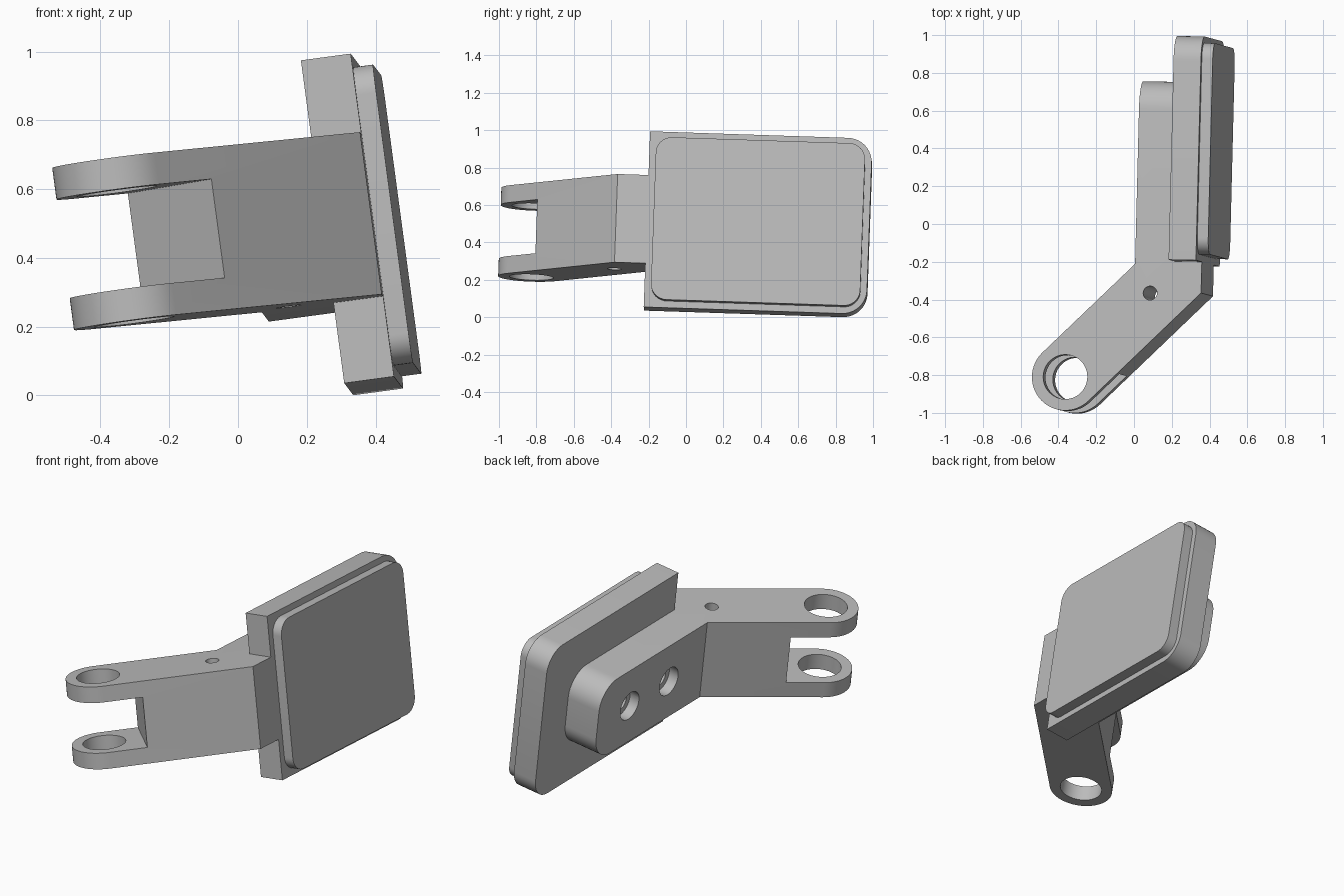
import bpy, bmesh, math
from mathutils import Matrix, Vector

cube = bpy.data.objects.get("Cube")
if cube:
    bpy.data.objects.remove(cube, do_unlink=True)

# Tilted frame: u = plate normal, v = plate length, w = plate height
V = Vector((0.025, 0.999, -0.033)).normalized()
W = Vector((-0.133, 0.028, 0.99))
W = (W - V * W.dot(V)).normalized()
U = V.cross(W)
FRAME = Matrix((U, V, W)).transposed().to_4x4()
FRAME.translation = (0.246, -0.206, 0.505)

grey = bpy.data.materials.new("grey_metal")
grey.use_nodes = True
colour = (0.5, 0.5, 0.5, 1)
grey.diffuse_color = colour
grey.node_tree.nodes["Principled BSDF"].inputs["Base Color"].default_value = colour


def arc(centre, radius, start, end, steps):
    """Points along a circular arc, angles in degrees."""
    out = []
    for i in range(steps + 1):
        a = math.radians(start + (end - start) * i / steps)
        out.append((centre[0] + radius * math.cos(a), centre[1] + radius * math.sin(a)))
    return out


def circle(centre, radius, steps=48):
    return arc(centre, radius, 0, 360, steps)[:-1]


def rounded_rect(a0, a1, b0, b1, near, far):
    """Rectangle with separate radii on the near and far ends."""
    corners = ((a1, b1, -1, -1, far, 0), (a0, b1, 1, -1, near, 90),
               (a0, b0, 1, 1, near, 180), (a1, b0, -1, 1, far, 270))
    pts = []
    for a, b, sa, sb, r, start in corners:
        if r:
            pts += arc((a + sa * r, b + sb * r), r, start, start + 90, 10)
        else:
            pts.append((a, b))
    return pts


def prism(name, pts, low, high, axis, round_end=0):
    """Extrude an outline along w (outline in u, v) or along u (outline in v, w)."""
    bm = bmesh.new()
    place = (lambda p, t: (p[0], p[1], t)) if axis == "w" else (lambda p, t: (t, p[0], p[1]))
    face = bm.faces.new([bm.verts.new(place(p, low)) for p in pts])
    grown = bmesh.ops.extrude_face_region(bm, geom=[face])["geom"]
    shift = Vector(place((0, 0), high - low))
    bmesh.ops.translate(bm, vec=shift, verts=[g for g in grown if isinstance(g, bmesh.types.BMVert)])
    bmesh.ops.recalc_face_normals(bm, faces=bm.faces)
    if round_end:
        # Round the edges that run along u at the far end
        tip = max(v.co.y for v in bm.verts)
        edges = [e for e in bm.edges if all(v.co.y > tip - 0.001 for v in e.verts)
                 and abs(e.verts[0].co.x - e.verts[1].co.x) > 0.01]
        bmesh.ops.bevel(bm, geom=edges, offset=round_end, segments=12, profile=0.5, affect="EDGES")
    mesh = bpy.data.meshes.new(name)
    bm.to_mesh(mesh)
    bm.free()
    mesh.materials.append(grey)
    obj = bpy.data.objects.new(name, mesh)
    bpy.context.collection.objects.link(obj)
    obj.matrix_world = FRAME
    return obj


def cut(target, cutters):
    """Subtract the cutters from the target, then discard them."""
    for c in cutters:
        c.hide_render = True
        mod = target.modifiers.new("cut", "BOOLEAN")
        mod.operation, mod.solver, mod.object = "DIFFERENCE", "EXACT", c
    bpy.context.view_layer.update()
    done = target.evaluated_get(bpy.context.evaluated_depsgraph_get())
    target.data = bpy.data.meshes.new_from_object(done)
    target.modifiers.clear()
    for c in cutters:
        bpy.data.objects.remove(c, do_unlink=True)


HALF = 0.238            # half height of the arm
INNER, OUTER = -0.21, 0.146
R = (OUTER - INNER) / 2  # fork eye radius
EYE = (-0.568, -0.624)
SCREWS = (0.30, 0.66)

# Mounting plate and raised pad
plate = prism("mounting_plate", rounded_rect(0, 1.19, -0.474, 0.474, 0, 0.13), 0, OUTER, "u")
pad = prism("raised_pad", rounded_rect(0.036, 1.155, -0.438, 0.438, 0.085, 0.085),
            OUTER - 0.002, OUTER + 0.058, "u")

# Bent arm ending in a rounded fork
outline = [(INNER, -0.018), (INNER, 0.955), (0, 0.955), (0, 0), (OUTER, 0), (OUTER, -0.165)]
outline += arc(EYE, R, -45, -225, 32)
arm = prism("bent_arm", outline, -HALF, HALF, "w", round_end=0.15)


def along(s, t):
    """Point in the arm's 45 degree direction, measured from the fork eye."""
    k = math.sqrt(0.5)
    return (EYE[0] + k * (s + t), EYE[1] + k * (s - t))


# Fork slot, eye holes, pin hole and counterbored screw holes
slot = prism("slot_cutter", [along(-0.4, -0.4), along(0.212, -0.4), along(0.212, 0.4), along(-0.4, 0.4)],
             -0.145, 0.145, "w")
eye = prism("eye_cutter", circle(EYE, 0.118), -0.4, 0.4, "w")
pin = prism("pin_cutter", circle((-0.126, -0.171), 0.037, 32), -0.4, 0.4, "w")
bores = [prism("bore_cutter", circle((v, 0), 0.085, 32), INNER - 0.1, INNER + 0.06, "u") for v in SCREWS]
holes = [prism("hole_cutter", circle((v, 0), 0.05, 32), INNER - 0.1, 0.1, "u") for v in SCREWS]
cut(arm, [slot, eye, pin] + bores + holes)
holes = [prism("hole_cutter", circle((v, 0), 0.05, 32), -0.1, 0.1, "u") for v in SCREWS]
cut(plate, holes)

# Smooth the round walls and keep the edges sharp
bpy.ops.object.select_all(action="DESELECT")
for part in (plate, pad, arm):
    part.select_set(True)
bpy.context.view_layer.objects.active = arm
bpy.ops.object.shade_smooth_by_angle(angle=math.radians(30))
